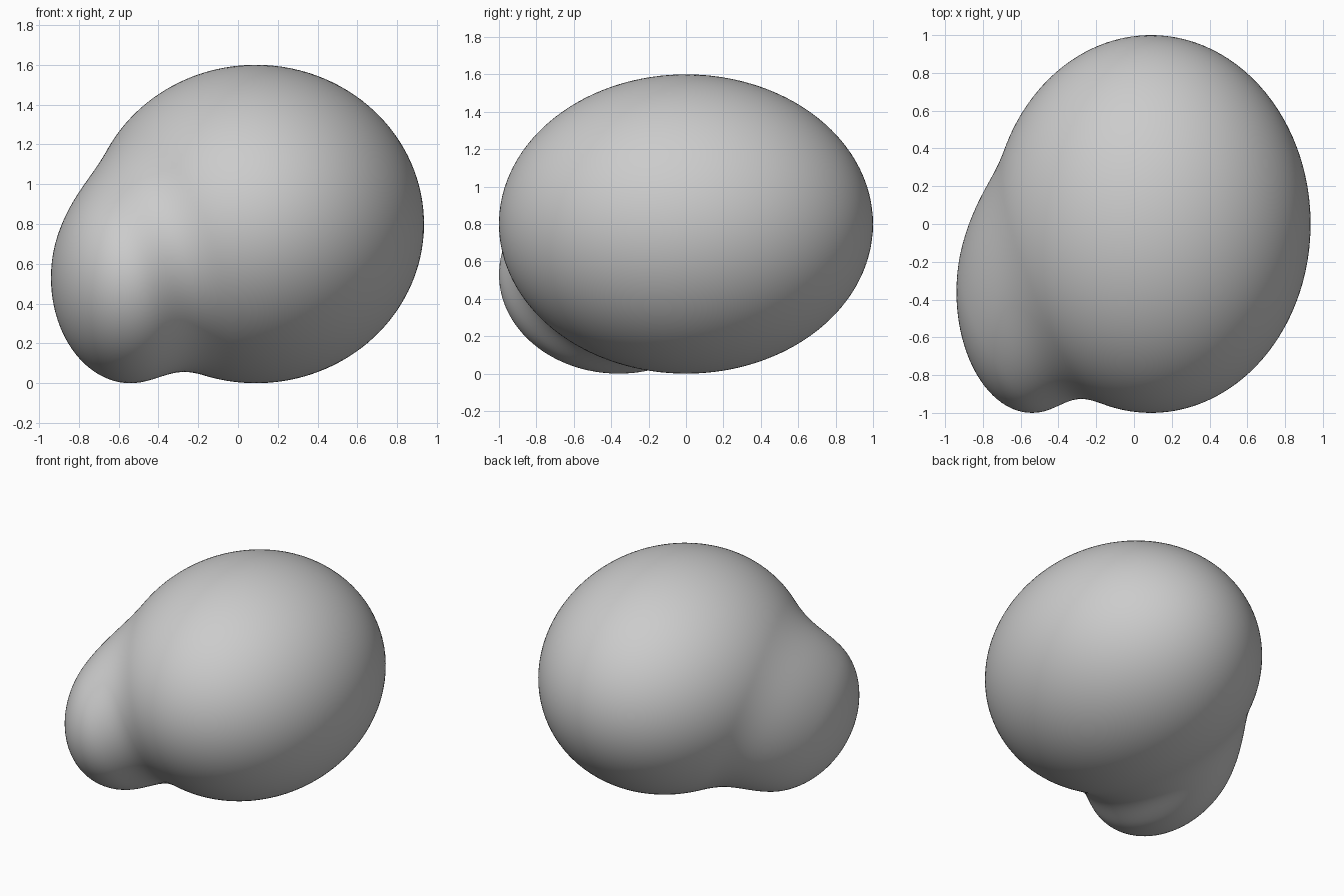
import bpy
import bmesh
from mathutils import Vector

if "Cube" in bpy.data.objects:
    bpy.data.objects.remove(bpy.data.objects["Cube"], do_unlink=True)

# Two ellipsoid lobes (centre, radii), joined by a soft neck
LARGE_LOBE = (Vector((0.09, 0.0, 0.80)), Vector((0.845, 1.0, 0.80)))
SMALL_LOBE = (Vector((-0.54, -0.36, 0.53)), Vector((0.40, 0.64, 0.53)))
CORE = Vector((-0.30, -0.20, 0.67))  # lies inside both lobes
BLEND = 0.2


def lobe_distance(point, lobe):
    """Approximate signed distance to an ellipsoid."""
    centre, radii = lobe
    p = point - centre
    scaled = Vector(a / r for a, r in zip(p, radii))
    gradient = Vector(a / (r * r) for a, r in zip(p, radii))
    return scaled.length * (scaled.length - 1) / max(gradient.length, 1e-6)


def body_distance(point):
    """Smooth union of the two lobes."""
    a = lobe_distance(point, LARGE_LOBE)
    b = lobe_distance(point, SMALL_LOBE)
    h = max(BLEND - abs(a - b), 0) / BLEND
    return min(a, b) - h * h * BLEND / 4


def surface_point(direction):
    """Walk out from the core to the blended surface."""
    near, far = 0.0, 3.0
    for _ in range(22):
        mid = (near + far) / 2
        if body_distance(CORE + direction * mid) < 0:
            near = mid
        else:
            far = mid
    return CORE + direction * near


# Body: a fine sphere wrapped onto the blended lobes
bm = bmesh.new()
bmesh.ops.create_icosphere(bm, subdivisions=6, radius=1)
for v in bm.verts:
    v.co = surface_point(v.co.normalized())
mesh = bpy.data.meshes.new("two_lobed_body")
bm.to_mesh(mesh)
bm.free()
mesh.shade_smooth()
body = bpy.data.objects.new("two_lobed_body", mesh)
bpy.context.collection.objects.link(body)

# Plain grey surface
grey = bpy.data.materials.new("stone_grey")
grey.use_nodes = True
colour = (0.6, 0.6, 0.6, 1)
grey.diffuse_color = colour
grey.node_tree.nodes["Principled BSDF"].inputs["Base Color"].default_value = colour
mesh.materials.append(grey)
